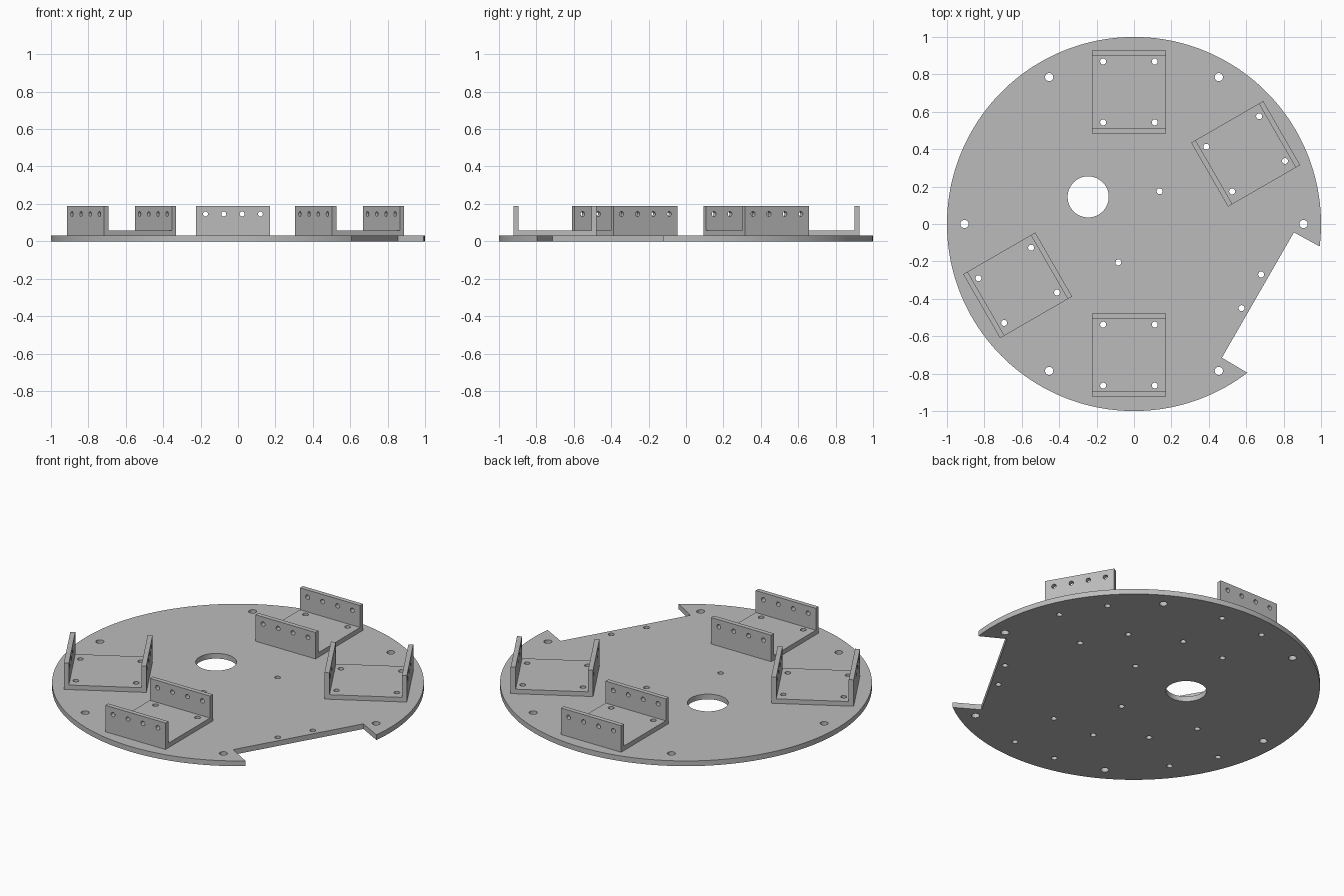
import bpy, bmesh
from math import cos, sin, pi, radians
from mathutils import Matrix, Vector

if "Cube" in bpy.data.objects:
    bpy.data.objects.remove(bpy.data.objects["Cube"])

grey = bpy.data.materials.new("plain grey")
grey.use_nodes = True
COLOR = (0.5, 0.5, 0.5, 1)
grey.diffuse_color = COLOR
grey.node_tree.nodes["Principled BSDF"].inputs["Base Color"].default_value = COLOR

PLATE_T, WALL, TOP = 0.031, 0.027, 0.188
WIDTH, DEPTH = 0.395, 0.445
SMALL, LARGE = 0.016, 0.022


def make_object(name, bm):
    bmesh.ops.recalc_face_normals(bm, faces=bm.faces)
    mesh = bpy.data.meshes.new(name)
    bm.to_mesh(mesh)
    bm.free()
    mesh.materials.append(grey)
    obj = bpy.data.objects.new(name, mesh)
    bpy.context.collection.objects.link(obj)
    return obj


def prism(name, points, offset):
    """Extrude a closed outline along an offset."""
    bm = bmesh.new()
    face = bm.faces.new([bm.verts.new(p) for p in points])
    new = bmesh.ops.extrude_face_region(bm, geom=[face])["geom"]
    bmesh.ops.translate(bm, vec=offset,
                        verts=[v for v in new if isinstance(v, bmesh.types.BMVert)])
    return make_object(name, bm)


def drill(obj, holes):
    """Cut cylinders given as (centre, radius, length, x rotation)."""
    bm = bmesh.new()
    for centre, radius, length, turn in holes:
        bmesh.ops.create_cone(
            bm, cap_ends=True, segments=48 if radius > 0.05 else 24,
            radius1=radius, radius2=radius, depth=length,
            matrix=Matrix.Translation(centre) @ Matrix.Rotation(turn, 4, "X"))
    cutter = make_object("drill_cutter", bm)
    cutter.hide_render = True
    mod = obj.modifiers.new("holes", "BOOLEAN")
    mod.operation, mod.solver, mod.object = "DIFFERENCE", "EXACT", cutter
    bpy.ops.object.select_all(action="DESELECT")
    bpy.context.view_layer.objects.active = obj
    obj.select_set(True)
    bpy.ops.object.modifier_apply(modifier=mod.name)
    bpy.data.objects.remove(cutter)
    bpy.ops.object.shade_smooth_by_angle(angle=radians(30))


# Bracket placement: centre and turn about z
brackets = {
    "back_bracket": (-0.027, 0.706, 0),
    "left_bracket": (0.597, 0.375, -60),
    "right_bracket": (-0.622, -0.328, -60),
    "front_bracket": (-0.027, -0.701, 0),
}
foot_holes = [Vector((sx * 0.138, sy * 0.163, 0)) for sx in (-1, 1) for sy in (-1, 1)]

# Round base plate with a notch on the front left
start, end, steps = radians(-6.9), radians(307.3), 160
angles = [start + (end - start) * i / steps for i in range(steps + 1)]
outline = [(cos(a), sin(a), 0) for a in angles]
outline += [(0.47, -0.715, 0), (0.855, -0.045, 0)]
plate = prism("base_plate", outline, (0, 0, PLATE_T))

plate_holes = [((-0.245, 0.145, 0), 0.11, 0.3, 0)]
for i in range(6):
    a = i * pi / 3
    plate_holes.append(((0.907 * cos(a), 0.907 * sin(a), 0), LARGE, 0.3, 0))
for x, y in ((0.137, 0.175), (-0.084, -0.205), (0.68, -0.27), (0.575, -0.45)):
    plate_holes.append(((x, y, 0), SMALL, 0.3, 0))
for x, y, turn in brackets.values():
    place = Matrix.Translation((x, y, 0)) @ Matrix.Rotation(radians(turn), 4, "Z")
    plate_holes += [(place @ p, SMALL, 0.3, 0) for p in foot_holes]
drill(plate, plate_holes)

# U-shaped brackets with drilled floors and walls
h, floor = DEPTH / 2, PLATE_T + WALL
profile = [(-h, PLATE_T), (h, PLATE_T), (h, TOP), (h - WALL, TOP),
           (h - WALL, floor), (WALL - h, floor), (WALL - h, TOP), (-h, TOP)]
for name, (x, y, turn) in brackets.items():
    bracket = prism(name, [(-WIDTH / 2, py, pz) for py, pz in profile], (WIDTH, 0, 0))
    holes = [(p, SMALL, 0.2, 0) for p in foot_holes]
    holes += [((0.098 * (i - 1.5), 0, 0.146), 0.013, 1, pi / 2) for i in range(4)]
    drill(bracket, holes)
    bracket.location = (x, y, 0)
    bracket.rotation_euler.z = radians(turn)
